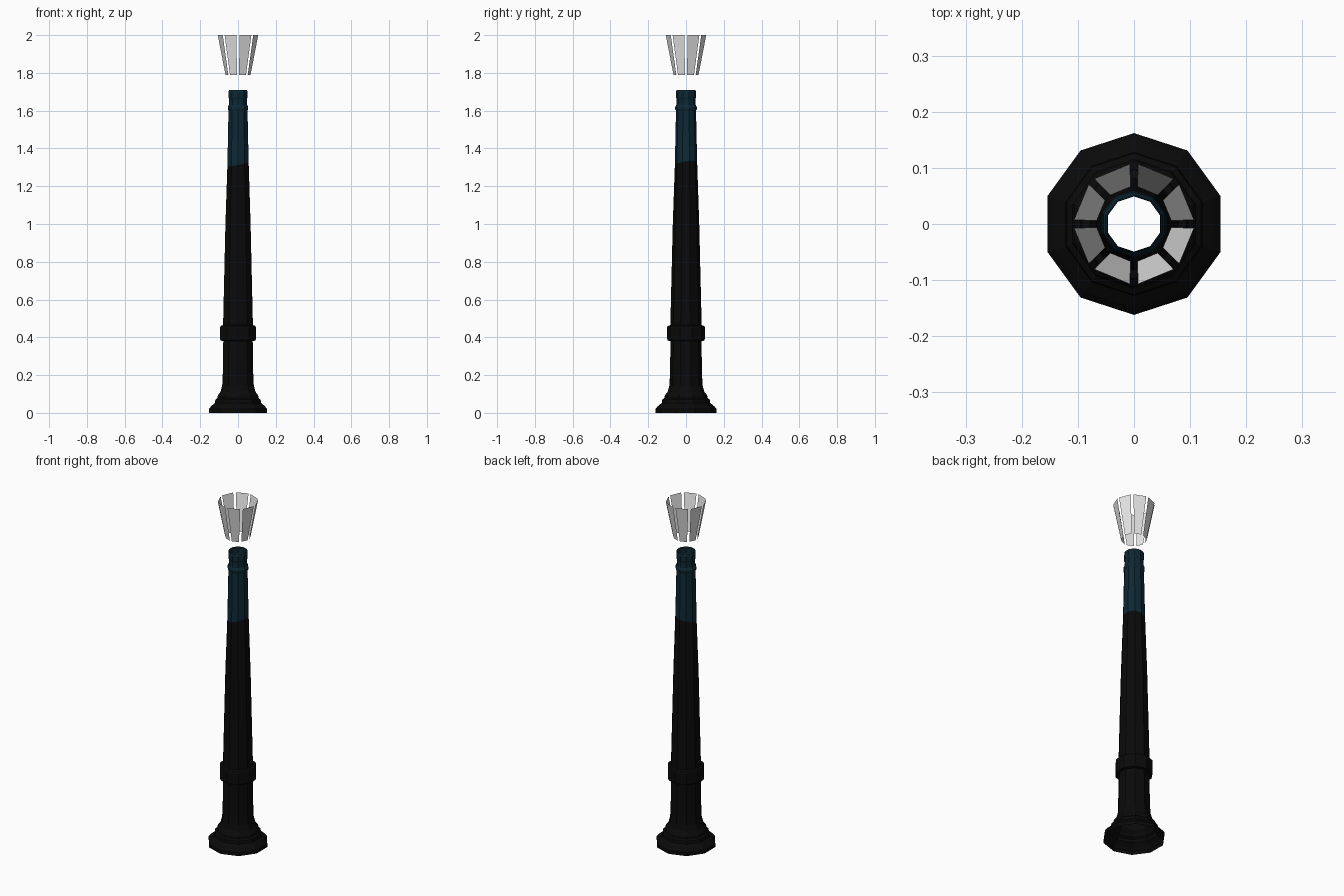
import bpy, bmesh, math
from mathutils import Vector

if "Cube" in bpy.data.objects:
    bpy.data.objects.remove(bpy.data.objects["Cube"])


def material(name, rgb):
    m = bpy.data.materials.new(name)
    m.diffuse_color = (*rgb, 1)
    m.use_nodes = True
    m.node_tree.nodes["Principled BSDF"].inputs["Base Color"].default_value = m.diffuse_color
    return m


black = material("black iron", (0.003, 0.003, 0.003))
teal = material("dark teal", (0.004, 0.021, 0.035))
glass = material("pale glass", (0.8, 0.8, 0.8))


def add_object(name, bm, mats):
    me = bpy.data.meshes.new(name)
    bm.to_mesh(me)
    bm.free()
    for m in mats:
        me.materials.append(m)
    ob = bpy.data.objects.new(name, me)
    bpy.context.collection.objects.link(ob)
    return ob


def lathe(name, profile, sides=10, paint_from=None, slant=0):
    """Open faceted tube; faces above ring paint_from get the second colour."""
    bm = bmesh.new()
    rings = []
    for k, (r, z) in enumerate(profile):
        ring = []
        for i in range(sides):
            a = math.pi / 2 + 2 * math.pi * i / sides
            x, y = r * math.cos(a), r * math.sin(a)
            dz = slant * (x + 0.7 * y) if k == paint_from else 0
            ring.append(bm.verts.new((x, y, z + dz)))
        rings.append(ring)
    for k, (lo, hi) in enumerate(zip(rings, rings[1:])):
        for i in range(sides):
            j = (i + 1) % sides
            f = bm.faces.new((lo[i], lo[j], hi[j], hi[i]))
            f.material_index = int(paint_from is not None and k >= paint_from)
    return add_object(name, bm, [black, teal])


# stepped foot
lathe("foot", [(0.162, 0), (0.162, 0.02), (0.15, 0.035), (0.128, 0.053), (0.126, 0.07),
               (0.115, 0.078), (0.112, 0.093), (0.097, 0.112), (0.088, 0.145), (0.085, 0.2)])

# tapering shaft, painted teal towards the top
lathe("shaft", [(0.085, 0.2), (0.082, 0.38), (0.097, 0.383), (0.1, 0.393), (0.1, 0.452),
                (0.097, 0.46), (0.083, 0.465), (0.07, 1.0), (0.059, 1.32), (0.053, 1.6),
                (0.057, 1.607), (0.057, 1.618), (0.051, 1.63), (0.049, 1.66),
                (0.053, 1.67), (0.053, 1.7), (0.05, 1.71)], paint_from=8, slant=0.2)

# lantern: eight separate flaring glass panes
bm = bmesh.new()


def corner(r, z, i):
    a = math.pi / 4 * i
    return Vector((r * math.cos(a), r * math.sin(a), z))


for i in range(8):
    b0, b1 = corner(0.069, 1.79, i), corner(0.069, 1.79, i + 1)
    t0, t1 = corner(0.11, 2.0, i), corner(0.11, 2.0, i + 1)
    quad = (b0.lerp(b1, 0.13), b0.lerp(b1, 0.87), t0.lerp(t1, 0.91), t0.lerp(t1, 0.09))
    bm.faces.new([bm.verts.new(p) for p in quad])
add_object("lantern_panes", bm, [glass])
